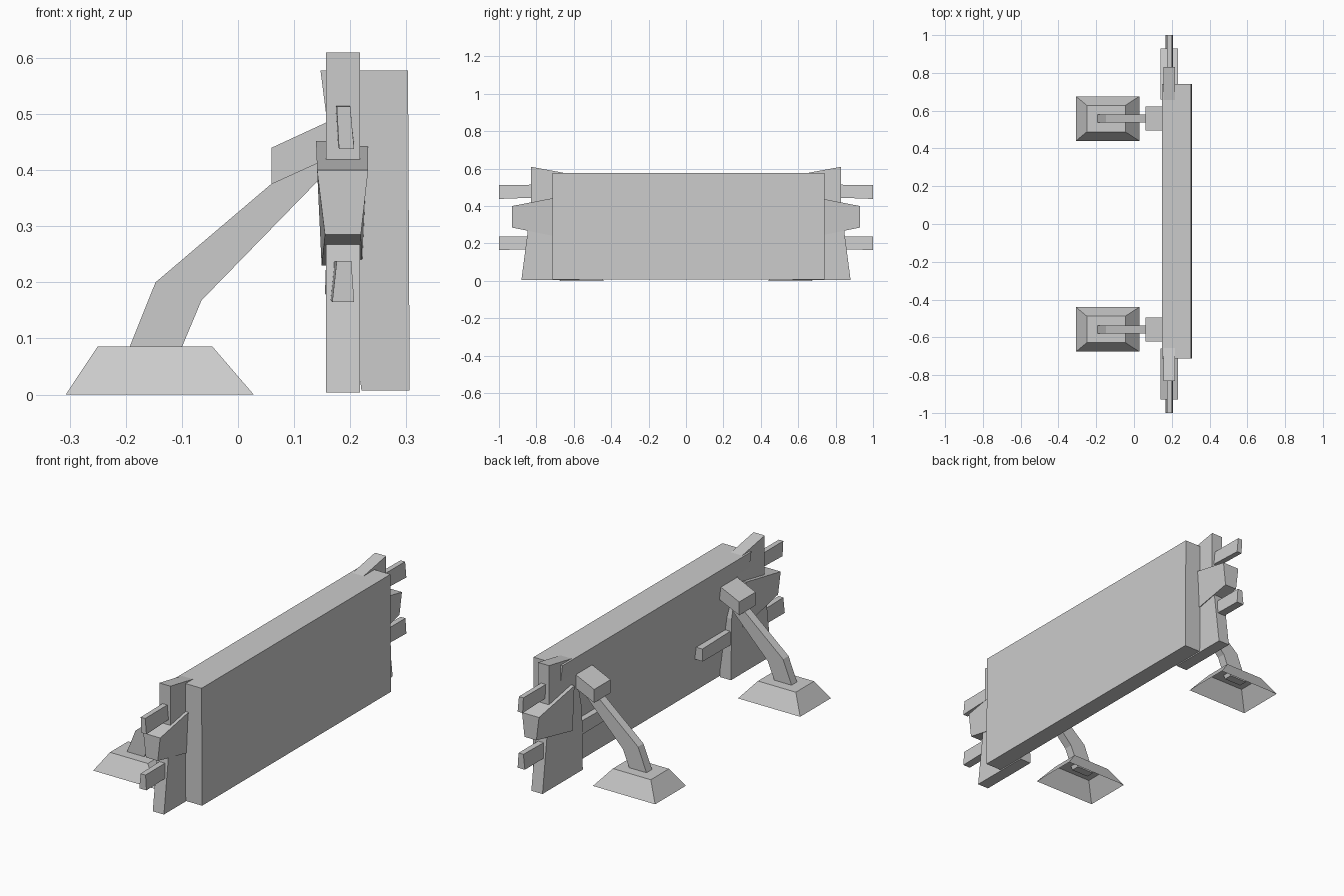
import bpy, bmesh

if "Cube" in bpy.data.objects:
    bpy.data.objects.remove(bpy.data.objects["Cube"])


def loft(name, a, b, cap_a=True, cap_b=True):
    """Solid between two matching loops of points."""
    bm = bmesh.new()
    va = [bm.verts.new(p) for p in a]
    vb = [bm.verts.new(p) for p in b]
    n = len(va)
    for i in range(n):
        j = (i + 1) % n
        bm.faces.new((va[i], va[j], vb[j], vb[i]))
    if cap_a:
        bm.faces.new(va[::-1])
    if cap_b:
        bm.faces.new(vb)
    bmesh.ops.recalc_face_normals(bm, faces=bm.faces)
    me = bpy.data.meshes.new(name)
    bm.to_mesh(me)
    bm.free()
    ob = bpy.data.objects.new(name, me)
    bpy.context.collection.objects.link(ob)
    return ob


def along_y(name, profile, y0, y1):
    """Extrude an xz profile along y."""
    return loft(name, [(x, y0, z) for x, z in profile], [(x, y1, z) for x, z in profile])


def along_x(name, profile, x0, x1):
    """Extrude a yz profile along x."""
    return loft(name, [(x0, y, z) for y, z in profile], [(x1, y, z) for y, z in profile])


def taper_y(name, y0, sect0, y1, sect1):
    """Join two xz cross-sections at different y."""
    return loft(name, [(x, y0, z) for x, z in sect0], [(x, y1, z) for x, z in sect1])


def rect(x0, x1, y0, y1, z):
    return [(x0, y0, z), (x1, y0, z), (x1, y1, z), (x0, y1, z)]


# Main shield panel, thicker at the top
along_y("panel", [(0.147, 0.578), (0.303, 0.578), (0.306, 0.007), (0.22, 0.007)], -0.713, 0.74)

for side, s in (("front", -1), ("back", 1)):
    # Upright end post
    post = [(0.83, 0.61), (0.83, 0.39), (0.88, 0.004), (0.57, 0.004), (0.575, 0.3), (0.64, 0.575)]
    along_x(side + "_post", [(s * y, z) for y, z in post], 0.157, 0.217)

    # Tapered clamp block around the post
    taper_y(side + "_clamp",
            s * 0.66, [(0.139, 0.452), (0.232, 0.452), (0.222, 0.23), (0.149, 0.23)],
            s * 0.93, [(0.141, 0.40), (0.232, 0.40), (0.219, 0.285), (0.155, 0.285)])

    # Horizontal pegs through the post
    taper_y(side + "_upper_peg",
            s * 0.62, [(0.172, 0.515), (0.2, 0.515), (0.207, 0.452), (0.176, 0.452)],
            s * 1.0, [(0.176, 0.513), (0.2, 0.513), (0.207, 0.438), (0.18, 0.438)])
    taper_y(side + "_lower_peg",
            s * 0.35, [(0.157, 0.24), (0.2, 0.24), (0.206, 0.18), (0.155, 0.18)],
            s * 1.0, [(0.176, 0.238), (0.202, 0.238), (0.207, 0.165), (0.168, 0.165)])

    # Hollow foot, open underneath
    c = s * 0.558
    loft(side + "_foot", rect(-0.307, 0.028, c - 0.118, c + 0.118, 0),
         rect(-0.25, -0.046, c - 0.07, c + 0.07, 0.086), cap_a=False)

    # Bent support arm
    along_y(side + "_arm",
            [(-0.2, 0.068), (-0.147, 0.2), (0.06, 0.376), (0.18, 0.478),
             (0.2, 0.44), (-0.065, 0.168), (-0.107, 0.068)], c - 0.021, c + 0.021)

    # Bracket joining the arm to the panel
    along_y(side + "_bracket",
            [(0.06, 0.44), (0.19, 0.5), (0.19, 0.434), (0.06, 0.375)], c - 0.063, c + 0.063)
